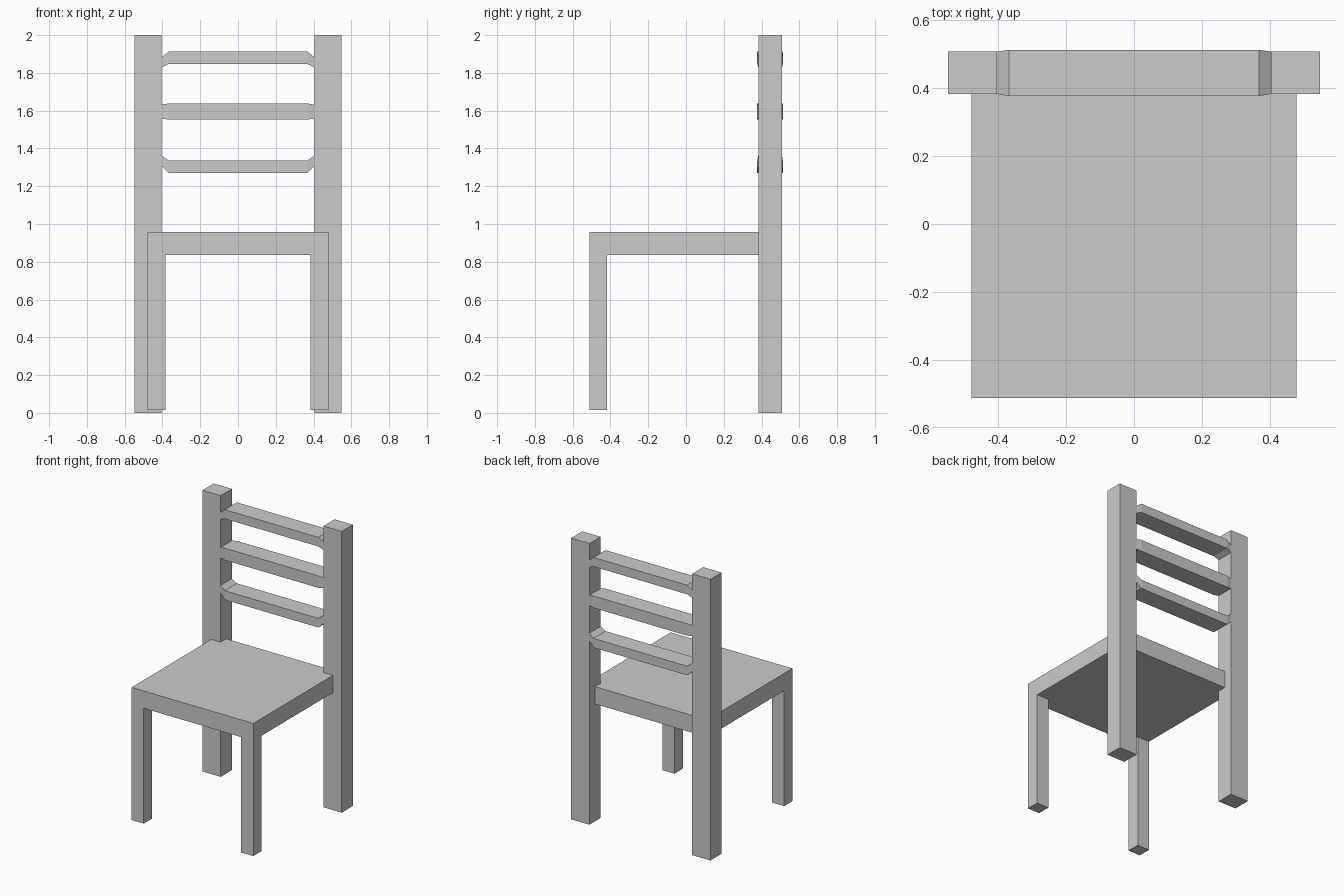
import bpy
import bmesh

if "Cube" in bpy.data.objects:
    bpy.data.objects.remove(bpy.data.objects["Cube"])


def add_object(name, bm):
    bmesh.ops.recalc_face_normals(bm, faces=bm.faces)
    mesh = bpy.data.meshes.new(name)
    bm.to_mesh(mesh)
    bm.free()
    obj = bpy.data.objects.new(name, mesh)
    bpy.context.collection.objects.link(obj)
    return obj


def box(name, x, y, z):
    """Box from (min, max) ranges."""
    bm = bmesh.new()
    bmesh.ops.create_cube(bm, size=1)
    for v in bm.verts:
        v.co = [r[0] if c < 0 else r[1] for c, r in zip(v.co, (x, y, z))]
    return add_object(name, bm)


def slat(name, end_z, mid_z):
    """Bar lofted through four rectangular sections, with cranked ends."""
    end_y, mid_y = (0.383, 0.508), (0.377, 0.513)
    sections = [(-0.404, end_y, end_z), (-0.368, mid_y, mid_z),
                (0.368, mid_y, mid_z), (0.404, end_y, end_z)]
    bm = bmesh.new()
    rings = [[bm.verts.new((x, y[i], z[j])) for i, j in ((0, 0), (1, 0), (1, 1), (0, 1))]
             for x, y, z in sections]
    for a, b in zip(rings, rings[1:]):
        for i in range(4):
            k = (i + 1) % 4
            bm.faces.new((a[i], a[k], b[k], b[i]))
    bm.faces.new(rings[0])
    bm.faces.new(rings[-1])
    return add_object(name, bm)


# Seat, running back between the posts
box("seat", (-0.479, 0.479), (-0.512, 0.446), (0.835, 0.958))

# Back posts and front legs, one pair per side
for side, s in (("left", -1), ("right", 1)):
    box(f"back_post_{side}", sorted((s * 0.404, s * 0.548)), (0.383, 0.508), (0, 2))
    box(f"front_leg_{side}", sorted((s * 0.383, s * 0.479)), (-0.512, -0.418), (0.015, 0.835))

# Backrest slats
slat("top_slat", (1.829, 1.884), (1.847, 1.912))
slat("middle_slat", (1.558, 1.632), (1.553, 1.638))
slat("bottom_slat", (1.306, 1.362), (1.271, 1.336))
